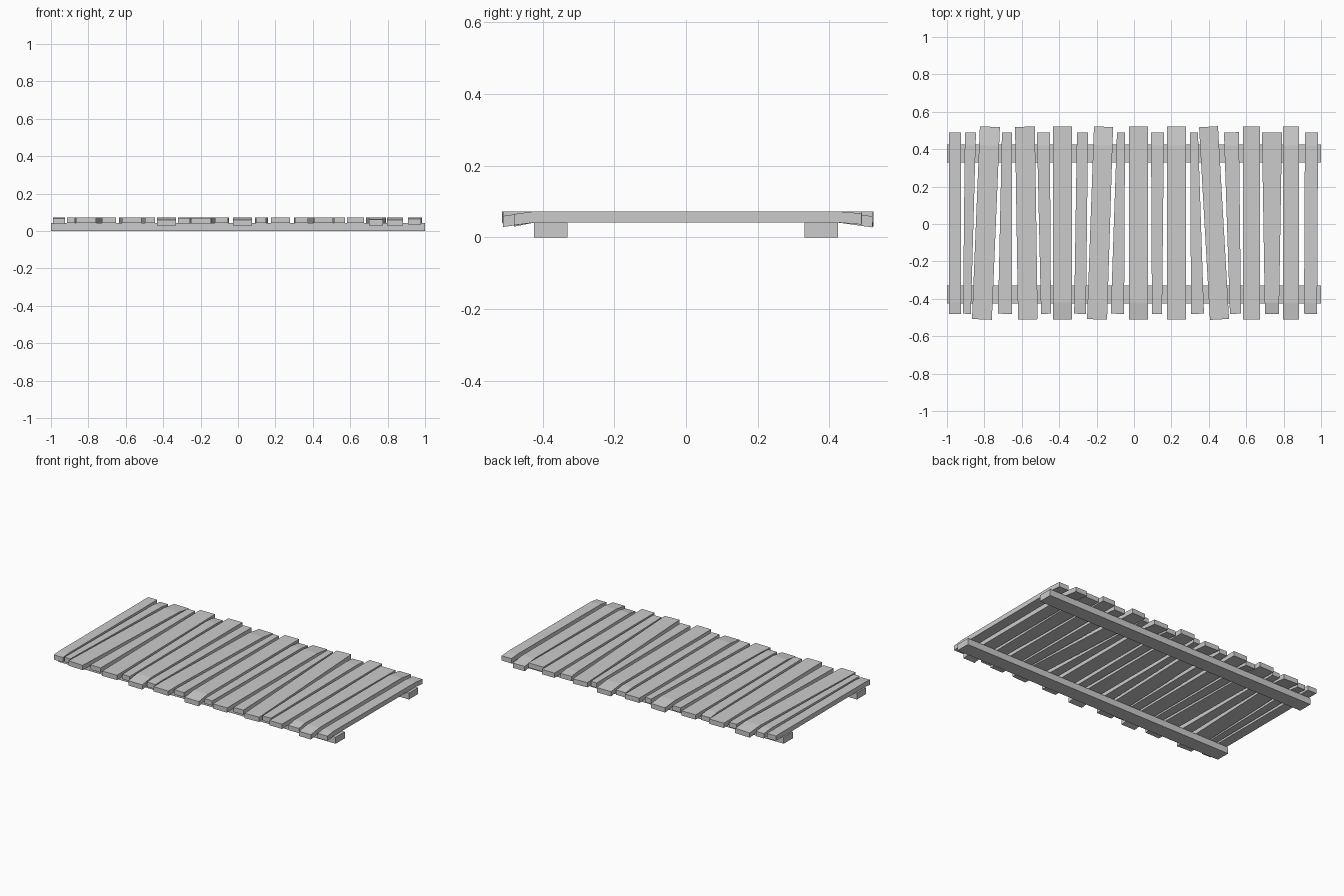
import bpy

Z0, Z1 = 0.042, 0.073   # underside and top of the planks
BEND = 0.42             # ends may droop beyond this


def make_mesh(name, verts, faces):
    mesh = bpy.data.meshes.new(name)
    mesh.from_pydata(verts, [], faces)
    mesh.update()
    ob = bpy.data.objects.new(name, mesh)
    bpy.context.collection.objects.link(ob)
    return ob


def plank(name, tl, tr, bl, br, drop_back, drop_front):
    """Four cross-sections along y: front tip, two bends, back tip."""
    wide = br - bl > 0.084
    front, back = (-0.51, 0.52) if wide else (-0.48, 0.49)
    slope = ((tl + tr) - (bl + br)) / 2 / (back - front)
    verts = []
    for y, drop in ((front, drop_front), (-BEND, 0), (BEND, 0), (back, drop_back)):
        t = (y - front) / (back - front)
        l, r = bl + (tl - bl) * t, br + (tr - br) * t
        dy = slope * (r - l) / 2      # keep ends square to the plank
        verts += [(l, y + dy, Z0 - drop), (r, y - dy, Z0 - drop),
                  (r, y - dy, Z1 - drop), (l, y + dy, Z1 - drop)]
    faces = [(0, 1, 2, 3), (15, 14, 13, 12)]
    for s in (0, 4, 8):
        for i in range(4):
            j = (i + 1) % 4
            faces.append((s + i, s + 4 + i, s + 4 + j, s + j))
    return make_mesh(name, verts, faces)


# Rails under the walkway
for name, y in (("front_rail", -0.377), ("back_rail", 0.377)):
    bpy.ops.mesh.primitive_cube_add(size=1, location=(0, y, 0.021))
    rail = bpy.context.object
    rail.name = name
    rail.scale = (2, 0.094, 0.042)

# Planks: back left/right x, front left/right x, droop of back and front ends
planks = [
    (-.99, -.925, -.99, -.925, .0, .005),
    (-.904, -.845, -.914, -.872, .008, 0),
    (-.824, -.717, -.866, -.76, .012, 0),
    (-.706, -.652, -.727, -.652, 0, 0),
    (-.636, -.53, -.62, -.515, 0, 0),
    (-.519, -.45, -.497, -.444, .008, 0),
    (-.433, -.332, -.433, -.332, 0, .013),
    (-.305, -.246, -.32, -.257, 0, .003),
    (-.214, -.112, -.251, -.144, .012, .003),
    (-.091, -.048, -.124, -.053, 0, 0),
    (-.027, .075, -.027, .075, 0, .013),
    (.091, .16, .096, .15, .008, 0),
    (.176, .278, .176, .278, .012, 0),
    (.30, .342, .305, .374, 0, 0),
    (.348, .449, .406, .508, 0, 0),
    (.481, .561, .513, .572, .006, 0),
    (.583, .674, .583, .674, 0, 0),
    (.684, .791, .70, .775, 0, .012),
    (.797, .882, .797, .882, .014, .013),
    (.914, .984, .909, .979, .006, .008),
]
for i, p in enumerate(planks):
    plank(f"plank_{i + 1:02d}", *p)
